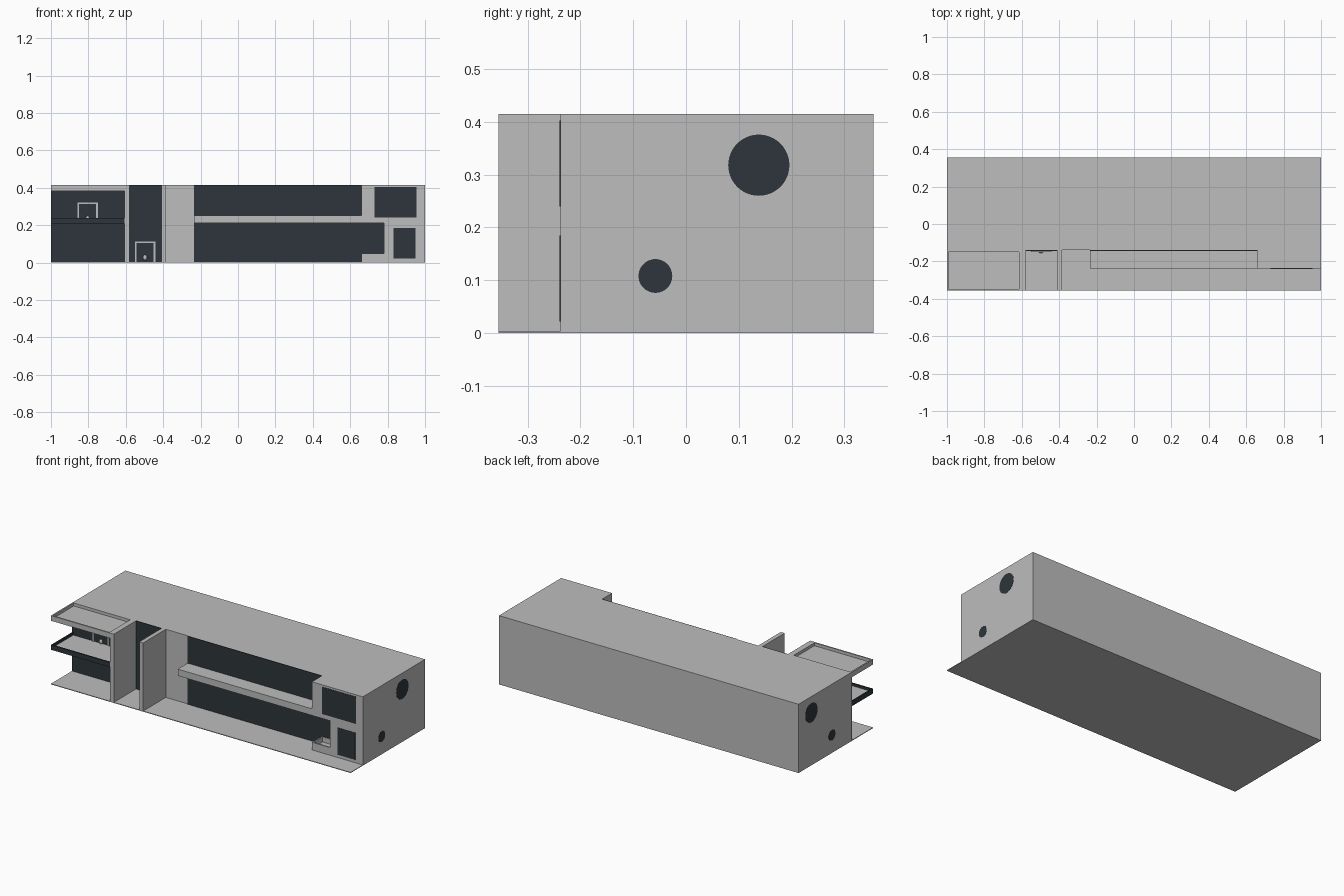
import bpy, bmesh, math
from mathutils import Vector, Matrix

if "Cube" in bpy.data.objects:
    bpy.data.objects.remove(bpy.data.objects["Cube"])


def material(name, rgb):
    m = bpy.data.materials.new(name)
    m.diffuse_color = (*rgb, 1)
    m.use_nodes = True
    m.node_tree.nodes["Principled BSDF"].inputs["Base Color"].default_value = m.diffuse_color
    return m


GREY = material("light grey concrete", (0.51, 0.51, 0.51))
DARK = material("dark blue grey glass", (0.026, 0.036, 0.043))


def finish(name, bm, *mats):
    bmesh.ops.recalc_face_normals(bm, faces=bm.faces)
    me = bpy.data.meshes.new(name)
    bm.to_mesh(me)
    bm.free()
    ob = bpy.data.objects.new(name, me)
    bpy.context.collection.objects.link(ob)
    for m in mats:
        me.materials.append(m)
    return ob


def prism(name, points, direction, mat):
    """Extrude a closed 3D outline along a direction."""
    bm = bmesh.new()
    face = bm.faces.new([bm.verts.new(p) for p in points])
    ext = bmesh.ops.extrude_face_region(bm, geom=[face])
    moved = [v for v in ext["geom"] if isinstance(v, bmesh.types.BMVert)]
    bmesh.ops.translate(bm, verts=moved, vec=Vector(direction))
    return finish(name, bm, mat)


def plan(name, xy, z0, z1, mat):
    return prism(name, [(x, y, z0) for x, y in xy], (0, 0, z1 - z0), mat)


def elevation(name, xz, y0, y1, mat):
    return prism(name, [(x, y0, z) for x, z in xz], (0, y1 - y0, 0), mat)


def rect(a0, a1, b0, b1):
    return [(a0, b0), (a1, b0), (a1, b1), (a0, b1)]


def tray(name, x0, x1, y0, y1, z0, z1, rim, depth, side, floor):
    """Slab with a sunken top; the floor can have its own colour."""
    ob = plan(name, rect(x0, x1, y0, y1), z0, z1, side)
    bm = bmesh.new()
    bm.from_mesh(ob.data)
    top = max(bm.faces, key=lambda f: f.calc_center_median().z)
    bmesh.ops.inset_region(bm, faces=[top], thickness=rim)
    inner = bmesh.ops.extrude_face_region(bm, geom=[top])["geom"]
    bmesh.ops.delete(bm, geom=[top], context='FACES_ONLY')
    bmesh.ops.translate(bm, vec=(0, 0, -depth),
                        verts=[v for v in inner if isinstance(v, bmesh.types.BMVert)])
    for f in inner:
        if isinstance(f, bmesh.types.BMFace):
            f.material_index = 1
    bmesh.ops.recalc_face_normals(bm, faces=bm.faces)
    bm.to_mesh(ob.data)
    bm.free()
    ob.data.materials.append(floor)


H, BACK, FRONT = 0.415, 0.355, -0.355
WALL, BAY = -0.14, -0.238

# Ground plate and main building mass
plan("base_plate", rect(-1, 1, FRONT, BACK), 0, 0.004, GREY)
plan("main_body", [(-1, BACK), (-1, -0.15), (-0.605, -0.15), (-0.605, WALL),
                   (1, WALL), (1, BACK)], 0.002, H, GREY)

# Projecting right bay joined to the long ledge
elevation("bay_and_ledge", [(0.78, 0.002), (1, 0.002), (1, H), (0.66, H), (0.66, 0.252),
                            (-0.235, 0.252), (-0.235, 0.212), (0.78, 0.212)],
          BAY, WALL, GREY)
tray("planter", 0.66, 0.78, BAY, WALL, 0.002, 0.05, 0.012, 0.03, GREY, GREY)

# Two entrance fins
for side, x in (("left", -0.606), ("right", -0.41)):
    plan(side + "_fin", rect(x, x + 0.026, FRONT, WALL), 0.002, H, GREY)

# Balcony with dark rim, and canopy above it
tray("balcony", -1, -0.606, FRONT, -0.138, 0.209, 0.238, 0.012, 0.015, DARK, GREY)
tray("canopy", -1, -0.606, FRONT, -0.138, 0.384, H, 0.012, 0.018, GREY, GREY)

# Glazed walls, set as thin plates in front of the body
elevation("balcony_glass", rect(-1, -0.606, 0.004, 0.384), -0.154, -0.15, DARK)
elevation("entrance_glass", rect(-0.58, -0.41, 0.004, H), WALL - 0.004, WALL, DARK)
elevation("upper_glass", rect(-0.235, 0.66, 0.252, H), WALL - 0.004, WALL, DARK)
elevation("lower_glass", rect(-0.235, 0.78, 0.004, 0.212), WALL - 0.004, WALL, DARK)

# Windows on the bay
elevation("upper_window", rect(0.73, 0.955, 0.24, 0.403), BAY - 0.002, BAY + 0.002, DARK)
elevation("lower_window", rect(0.832, 0.95, 0.022, 0.185), BAY - 0.002, BAY + 0.002, DARK)

# Round windows on both ends
for side, x, shift in (("right", 0.999, 0), ("left", -0.999, 0.095)):
    for size, y, z, r in (("large", 0.138, 0.318, 0.058), ("small", -0.058, 0.108, 0.032)):
        bm = bmesh.new()
        bmesh.ops.create_cone(bm, cap_ends=True, segments=48, radius1=r, radius2=r, depth=0.004,
                              matrix=Matrix.Translation((x, y + shift, z))
                              @ Matrix.Rotation(math.pi / 2, 4, 'Y'))
        finish(f"{side}_{size}_round_window", bm, DARK)

# Doors: outline frame and a small knob
for name, x, y, z in (("entrance", -0.497, -0.144, 0.002), ("balcony", -0.804, -0.154, 0.21)):
    w, h, t = 0.055, 0.112, 0.009
    elevation(name + "_door_frame",
              [(x + a, z + b) for a, b in ((-w, 0), (-w, h), (w, h), (w, 0), (w - t, 0),
                                           (w - t, h - t), (t - w, h - t), (t - w, 0))],
              y - 0.005, y, GREY)
    bm = bmesh.new()
    bmesh.ops.create_uvsphere(bm, u_segments=16, v_segments=10, radius=0.011,
                              matrix=Matrix.Translation((x, y - 0.004, z + 0.025))
                              @ Matrix.Diagonal((1, 0.7, 1.3, 1)))
    knob = finish(name + "_door_knob", bm, GREY)
    knob.data.shade_smooth()
